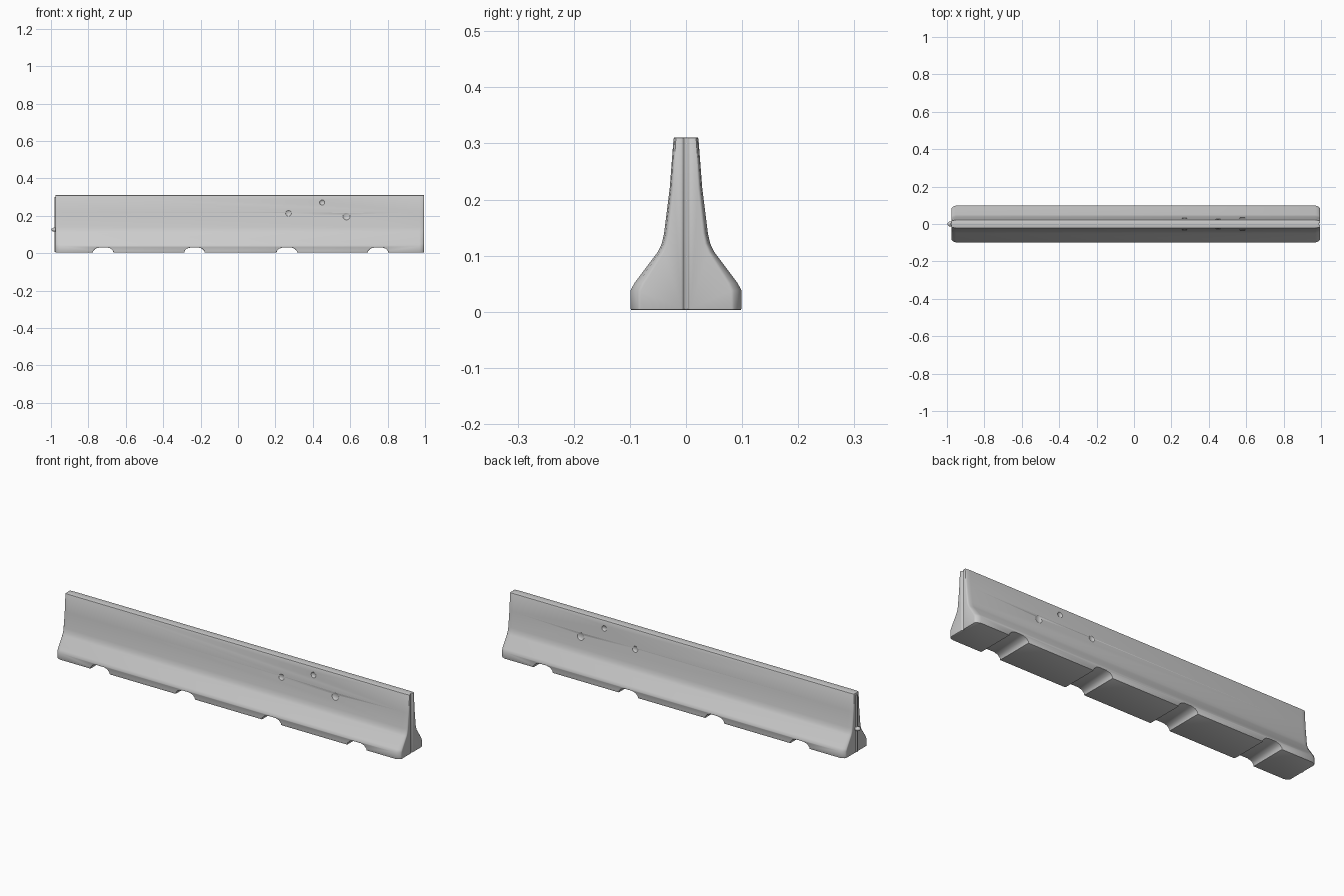
import bpy, bmesh
from mathutils import Matrix

if "Cube" in bpy.data.objects:
    bpy.data.objects.remove(bpy.data.objects["Cube"])


def make_object(name, bm):
    bmesh.ops.recalc_face_normals(bm, faces=bm.faces)
    mesh = bpy.data.meshes.new(name)
    bm.to_mesh(mesh)
    bm.free()
    ob = bpy.data.objects.new(name, mesh)
    bpy.context.collection.objects.link(ob)
    return ob


def loft(name, rings):
    bm = bmesh.new()
    loops = [[bm.verts.new(p) for p in ring] for ring in rings]
    n = len(loops[0])
    for a, b in zip(loops, loops[1:]):
        for i in range(n):
            j = (i + 1) % n
            bm.faces.new((a[i], a[j], b[j], b[i]))
    bm.faces.new(loops[0])
    bm.faces.new(loops[-1])
    return make_object(name, bm)


def ellipsoid(name, loc, size):
    bm = bmesh.new()
    mat = Matrix.Translation(loc) @ Matrix.Diagonal((*size, 1))
    bmesh.ops.create_uvsphere(bm, u_segments=20, v_segments=12, radius=1, matrix=mat)
    return make_object(name, bm)


def apply(ob, kind, **props):
    mod = ob.modifiers.new(kind.title(), kind)
    for key, value in props.items():
        setattr(mod, key, value)
    bpy.context.view_layer.objects.active = ob
    bpy.ops.object.modifier_apply(modifier=mod.name)


def cut(ob, cutter):
    cutter.hide_render = True
    apply(ob, 'BOOLEAN', operation='DIFFERENCE', solver='EXACT', object=cutter)
    bpy.data.objects.remove(cutter)


def smooth(ob, angle=0.6):
    bpy.ops.object.select_all(action='DESELECT')
    ob.select_set(True)
    bpy.context.view_layer.objects.active = ob
    bpy.ops.object.shade_smooth_by_angle(angle=angle)


# Barrier body: flared profile, narrowed slightly at both ends
half = [(0.099, 0.003), (0.099, 0.038), (0.092, 0.051), (0.050, 0.107),
        (0.043, 0.122), (0.039, 0.140), (0.029, 0.220), (0.022, 0.311)]
profile = half + [(-y, z) for y, z in reversed(half)]
stations = [(-0.976, 0.84), (-0.968, 0.93), (-0.952, 1.0),
            (0.970, 1.0), (0.987, 0.93), (0.995, 0.84)]
body = loft("barrier_body", [[(x, y * s, z) for y, z in profile] for x, s in stations])

# Drainage slots through the foot
slot = [(-0.058, -0.02), (-0.054, 0.012), (-0.042, 0.025), (-0.020, 0.031),
        (0.022, 0.031), (0.040, 0.025), (0.052, 0.012), (0.056, -0.02)]
for cx in (-0.72, -0.232, 0.262, 0.75):
    cut(body, loft("slot_cutter", [[(cx + x, y, z) for x, z in slot] for y in (-0.2, 0.2)]))

# Joint groove down the right end
groove = [(0.989, -0.003), (0.989, 0.003), (1.02, 0.016), (1.02, -0.016)]
cut(body, loft("groove_cutter", [[(x, y, z) for x, y in groove] for z in (-0.1, 0.4)]))

# Worn, rounded edges
apply(body, 'BEVEL', width=0.004, segments=2, limit_method='ANGLE', angle_limit=0.7)

# Chips and dents in both faces
for x, z, r in ((0.58, 0.20, 0.022), (0.27, 0.215, 0.018), (0.45, 0.272, 0.016)):
    y = 0.029 + (0.22 - z) * 0.09
    for side in (-1, 1):
        cut(body, ellipsoid("dent_cutter", (x, side * (y + 0.006), z), (r, 0.011, r)))
smooth(body)

# Joint tongue on the left end
tongue = loft("joint_tongue", [[(-0.97, -0.012, z), (-0.981, -0.004, z),
                                (-0.981, 0.004, z), (-0.97, 0.012, z)]
                               for z in (0.006, 0.300)])
smooth(tongue)

# Connector stub in the middle of the left end
stub = ellipsoid("connector_stub", (-0.98, 0.0, 0.126), (0.018, 0.014, 0.011))
smooth(stub, 1.0)
